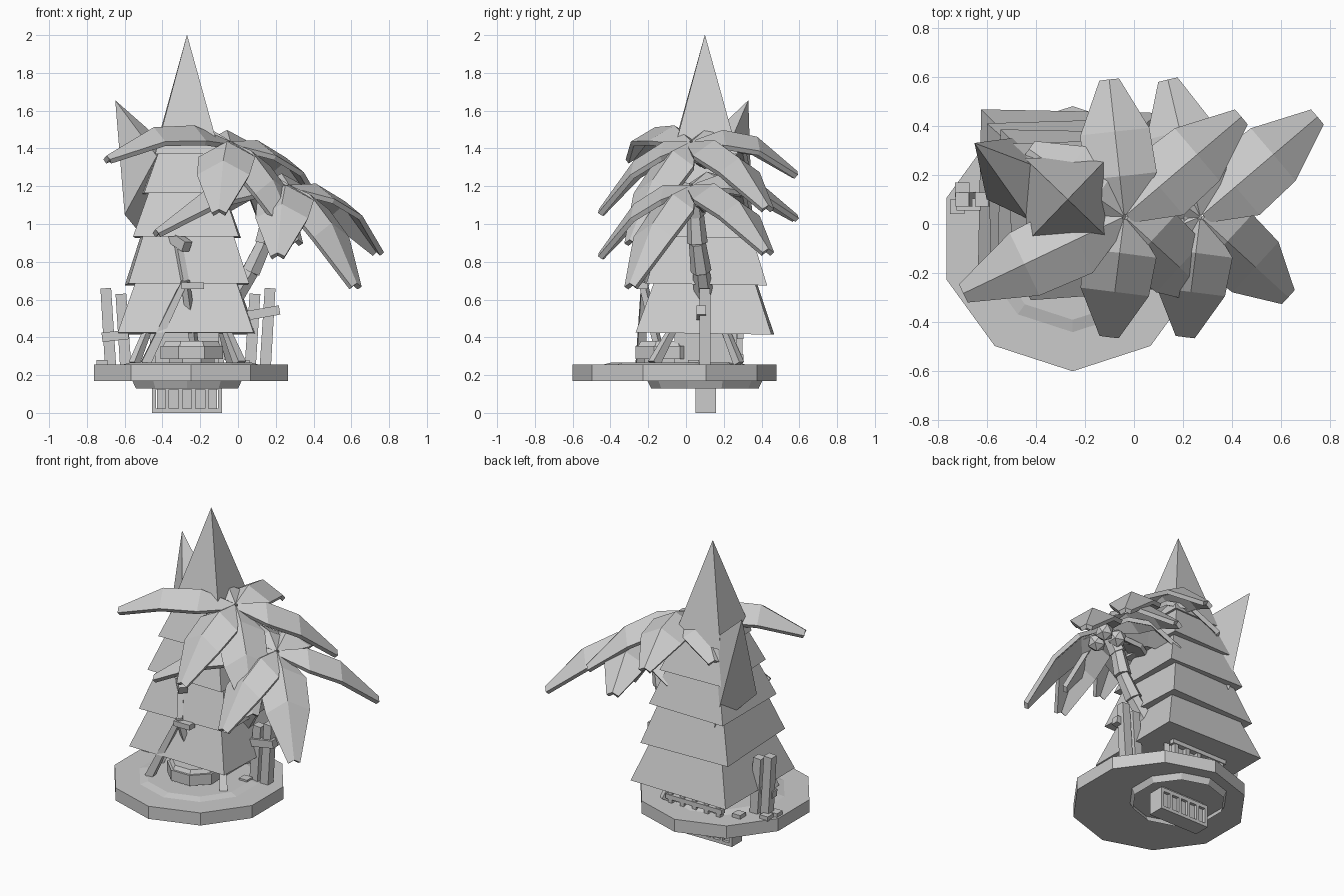
import bpy, bmesh, math
from mathutils import Vector, Matrix

if "Cube" in bpy.data.objects:
    bpy.data.objects.remove(bpy.data.objects["Cube"])


def finish(name, bm):
    bmesh.ops.recalc_face_normals(bm, faces=bm.faces[:])
    me = bpy.data.meshes.new(name)
    bm.to_mesh(me)
    bm.free()
    ob = bpy.data.objects.new(name, me)
    bpy.context.collection.objects.link(ob)
    return ob


def prism(name, n, r1, r2, z1, z2, xy, turn=0.0, tilt=0.0, caps=True):
    """Upright n-sided frustum; the first corner points along `turn`."""
    bm = bmesh.new()
    rings = [[bm.verts.new((r * math.cos(turn + i * math.tau / n),
                            r * math.sin(turn + i * math.tau / n), z - z1))
              for i in range(n)] for r, z in ((r1, z1), (r2, z2))]
    for i in range(n):
        j = (i + 1) % n
        bm.faces.new((rings[0][i], rings[0][j], rings[1][j], rings[1][i]))
    if caps:
        bm.faces.new(rings[0])
        bm.faces.new(rings[1])
    m = Matrix.Translation((*xy, z1)) @ Matrix.Rotation(tilt, 4, 'X')
    bmesh.ops.transform(bm, matrix=m, verts=bm.verts)
    return finish(name, bm)


def box(name, lo, hi):
    lo, hi = Vector(lo), Vector(hi)
    bm = bmesh.new()
    bmesh.ops.create_cube(bm, size=1)
    bmesh.ops.scale(bm, vec=hi - lo, verts=bm.verts)
    bmesh.ops.translate(bm, vec=(lo + hi) / 2, verts=bm.verts)
    return finish(name, bm)


def stick(name, a, b, r1, r2=None, n=4):
    """Tapered n-sided pole from a to b."""
    a, b = Vector(a), Vector(b)
    d = b - a
    bm = bmesh.new()
    bmesh.ops.create_cone(bm, cap_ends=True, segments=n, radius1=r1,
                          radius2=r1 if r2 is None else r2, depth=d.length)
    rot = d.to_track_quat('Z', 'Y').to_matrix().to_4x4() @ Matrix.Rotation(math.pi / 4, 4, 'Z')
    bmesh.ops.transform(bm, matrix=Matrix.Translation((a + b) / 2) @ rot, verts=bm.verts)
    return finish(name, bm)


def leaf(name, c, tip, arch=0.13):
    """Arched palm leaf with a raised middle rib and blunt tip."""
    c, tip = Vector(c), Vector(tip)
    d = tip - c
    side = Vector((-d.y, d.x, 0)).normalized()
    bm = bmesh.new()
    rows = []
    for t, w in ((0.02, 0.035), (0.3, 0.145), (0.62, 0.135), (1.0, 0.035)):
        p = c + d * t + Vector((0, 0, 4 * arch * t * (1 - t)))
        drop = Vector((0, 0, w * 0.55))
        rows.append([bm.verts.new(q) for q in (p - side * w - drop, p, p + side * w - drop)])
    for a, b in zip(rows, rows[1:]):
        for i in (0, 1):
            bm.faces.new((a[i], a[i + 1], b[i + 1], b[i]))
    ob = finish(name, bm)
    mod = ob.modifiers.new("thickness", 'SOLIDIFY')
    mod.thickness = 0.028
    mod.offset = 0


Q = math.pi / 4
ISLE, TREE = (-0.25, -0.06), (-0.27, 0.1)

# Ten-sided base, low mound on top, bowl below
prism("base_disc", 10, 0.54, 0.54, 0.17, 0.255, ISLE, math.pi / 2)
prism("ground_mound", 10, 0.40, 0.33, 0.25, 0.268, ISLE, math.pi / 2)
prism("under_bowl", 10, 0.285, 0.305, 0.13, 0.172, TREE, math.pi / 2, caps=False)

# Crate hanging under the base
box("crate_core", (-0.43, 0.07, 0.01), (-0.11, 0.14, 0.17))
box("crate_floor", (-0.455, 0.05, 0), (-0.085, 0.16, 0.022))
box("crate_top", (-0.455, 0.05, 0.125), (-0.085, 0.16, 0.15))
for i in range(6):
    x = -0.455 + i * 0.07
    box("crate_bar", (x, 0.05, 0.01), (x + 0.02, 0.16, 0.14))

# Square stacked foliage of the fir and its pointed top
for i, (z1, z2, w1, w2) in enumerate(((0.42, 0.71, 0.36, 0.26), (0.68, 0.95, 0.32, 0.235),
                                      (0.93, 1.19, 0.28, 0.19), (1.16, 1.42, 0.235, 0.14))):
    prism("fir_tier", 4, w1 * 1.414, w2 * 1.414, z1, z2, TREE,
          Q + (0.03 if i % 2 else -0.02), -0.015)
prism("fir_top", 4, 0.172 * 1.414, 0.001, 1.37, 2.0, TREE, Q + 0.02)

# Leaning side spike
bm = bmesh.new()
for p in ((-0.65, 0.33, 1.655), (-0.60, 0.10, 1.05), (-0.46, 0.355, 0.88),
          (-0.43, 0.02, 1.36), (-0.36, 0.22, 1.40)):
    bm.verts.new(p)
bmesh.ops.convex_hull(bm, input=bm.verts)
finish("side_spike", bm)

# Hut walls under the fir, window bars at the back, round tub in front
box("hut_walls", (-0.44, -0.06, 0.25), (-0.10, 0.27, 0.44))
for x in (-0.45, -0.36, -0.27, -0.18, -0.09):
    box("hut_upright", (x - 0.015, 0.265, 0.25), (x + 0.015, 0.30, 0.43))
for z in (0.28, 0.39):
    box("hut_beam", (-0.48, 0.27, z), (-0.06, 0.305, z + 0.03))
prism("tub_foot", 8, 0.13, 0.13, 0.25, 0.285, (-0.245, -0.10), Q / 2)
prism("tub_body", 8, 0.18, 0.18, 0.285, 0.355, (-0.245, -0.10), Q / 2)
prism("tub_rim", 8, 0.165, 0.15, 0.355, 0.38, (-0.245, -0.10), Q / 2)

# Leaning poles and short branch stubs
stick("front_pole", (-0.49, -0.24, 0.26), (-0.28, -0.22, 0.70), 0.035, 0.022)
stick("front_pole_top", (-0.28, -0.22, 0.68), (-0.32, -0.15, 0.90), 0.025)
stick("cross_pole", (-0.28, -0.23, 0.70), (-0.22, -0.13, 0.28), 0.025)
stick("right_pole", (0.01, -0.17, 0.26), (-0.08, -0.05, 0.48), 0.035, 0.022)
stick("left_pole", (-0.55, -0.06, 0.26), (-0.47, 0.02, 0.46), 0.03, 0.022)
stick("back_pole", (-0.03, 0.28, 0.26), (-0.09, 0.2, 0.46), 0.03, 0.022)
box("pole_sign", (-0.30, -0.26, 0.655), (-0.18, -0.20, 0.69))
stick("branch_stub", (-0.37, -0.10, 0.95), (-0.27, -0.20, 0.88), 0.04)

# Crooked fence on both sides
for s in (-1, 1):
    fx = -0.265
    stick("fence_post", (fx + s * 0.41, 0.1, 0.25), (fx + s * 0.435, 0.1, 0.66), 0.042, 0.04)
    stick("fence_post", (fx + s * 0.33, 0.1, 0.25), (fx + s * 0.355, 0.1, 0.63), 0.042, 0.04)
stick("fence_rail", (-0.72, 0.08, 0.40), (-0.58, 0.08, 0.415), 0.035)
stick("fence_rail", (0.05, 0.08, 0.515), (0.22, 0.08, 0.545), 0.035)
for x, y in ((-0.72, 0.07), (-0.70, 0.14), (-0.55, 0.22), (0.03, 0.04)):
    box("ground_stone", (x - 0.03, y - 0.03, 0.25), (x + 0.03, y + 0.03, 0.28))

# Curved palm trunk in tapered segments
path = [(-0.04, 0.10, 0.58), (0.07, 0.08, 0.75), (0.14, 0.06, 0.90),
        (0.17, 0.05, 1.05), (0.24, 0.03, 1.20)]
for a, b in zip(path, path[1:]):
    stick("palm_trunk", a, b, 0.055, 0.045, 6)

# Two leaf crowns, the lower one set to the right, with nuts
tips = [(-0.10, 0.58, 1.27), (0.43, 0.43, 1.09), (0.31, -0.29, 0.91),
        (-0.10, -0.45, 1.07), (-0.69, -0.28, 1.35), (-0.42, 0.30, 1.30)]
special = {0: (0.14, 0.58, 1.04), 4: (-0.43, -0.27, 0.96)}
upper, shift = Vector((-0.04, 0.03, 1.42)), Vector((0.31, 0, -0.23))
for k in (0, 1):
    c = upper + shift * k
    for i, t in enumerate(tips):
        t = Vector(special[i]) if k and i in special else Vector(t) + shift * k
        leaf("palm_leaf", c, t)
    for dx, dy in ((0.05, 0.07), (-0.06, 0.06), (0.0, -0.06)):
        bm = bmesh.new()
        bmesh.ops.create_icosphere(bm, subdivisions=1, radius=0.06,
                                   matrix=Matrix.Translation(c + Vector((dx, dy, -0.07))))
        finish("palm_nut", bm)
